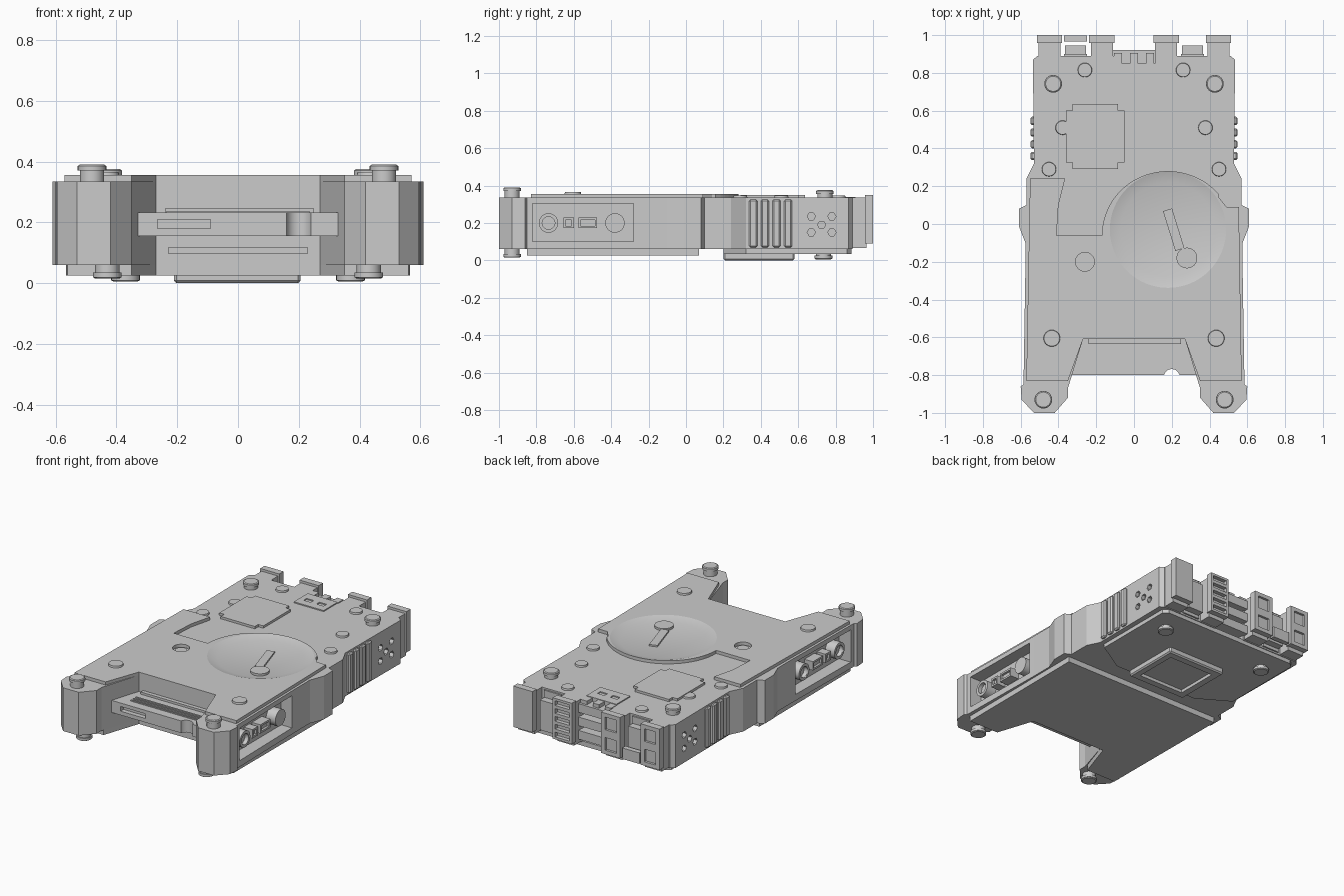
import bpy, bmesh, math
from mathutils import Matrix, Vector

if "Cube" in bpy.data.objects:
    bpy.data.objects.remove(bpy.data.objects["Cube"], do_unlink=True)

GREY = (0.6, 0.6, 0.6, 1)
mat = bpy.data.materials.new("light grey")
mat.use_nodes = True
mat.diffuse_color = GREY
mat.node_tree.nodes["Principled BSDF"].inputs["Base Color"].default_value = GREY


def finish(bm, name, smooth=False):
    bmesh.ops.recalc_face_normals(bm, faces=bm.faces)
    mesh = bpy.data.meshes.new(name)
    bm.to_mesh(mesh)
    bm.free()
    mesh.materials.append(mat)
    ob = bpy.data.objects.new(name, mesh)
    bpy.context.collection.objects.link(ob)
    if smooth:
        bpy.ops.object.select_all(action="DESELECT")
        ob.select_set(True)
        bpy.context.view_layer.objects.active = ob
        bpy.ops.object.shade_smooth_by_angle(angle=math.radians(35))
    return ob


def box(name, x, y, z, bevel=0.0):
    bm = bmesh.new()
    bmesh.ops.create_cube(bm, size=1)
    for v in bm.verts:
        v.co = [(r[0] + r[1]) / 2 + c * (r[1] - r[0]) for r, c in zip((x, y, z), v.co)]
    if bevel:
        bmesh.ops.bevel(bm, geom=bm.edges[:], offset=bevel, segments=1, affect="EDGES")
    return finish(bm, name)


def prism(name, pts, z0, z1):
    bm = bmesh.new()
    face = bm.faces.new([bm.verts.new((x, y, z0)) for x, y in pts])
    top = bmesh.ops.extrude_face_region(bm, geom=[face])["geom"]
    bmesh.ops.translate(bm, vec=(0, 0, z1 - z0), verts=[v for v in top if isinstance(v, bmesh.types.BMVert)])
    return finish(bm, name)


def disc(name, centre, r0, r1, height, axis="Z", sides=24):
    """Cylinder or cone from centre, rising along an axis."""
    bm = bmesh.new()
    bmesh.ops.create_cone(bm, cap_ends=True, segments=sides, radius1=r0, radius2=r1, depth=height,
                          matrix=Matrix.Translation((0, 0, height / 2)))
    turn = Matrix.Rotation(math.pi / 2, 4, "Y") if axis == "X" else Matrix()
    bm.transform(Matrix.Translation(centre) @ turn)
    return finish(bm, name, sides > 8)


def cut(ob, cutters):
    bpy.context.view_layer.objects.active = ob
    for c in cutters:
        c.hide_render = True
        mod = ob.modifiers.new("cut", "BOOLEAN")
        mod.operation, mod.solver, mod.object = "DIFFERENCE", "EXACT", c
        bpy.ops.object.modifier_apply(modifier=mod.name)
        bpy.data.objects.remove(c, do_unlink=True)


def mirrored(half):
    return half + [(-x, y) for x, y in reversed(half)]


# Main body with the front notch and corner posts
body = prism("body", mirrored([
    (0.27, -0.61), (0.35, -0.87), (0.35, -0.92), (0.42, -1), (0.53, -1), (0.595, -0.93),
    (0.6, -0.86), (0.585, -0.85), (0.575, -0.24), (0.575, -0.1), (0.61, -0.01), (0.61, 0.08),
    (0.57, 0.1), (0.57, 0.24), (0.53, 0.32), (0.535, 0.87), (0.51, 0.89)]), 0.06, 0.335)
cutters = [box("socket_cutter", (s * 0.65 - 0.15, s * 0.65 + 0.15), (-0.82, -0.28), (0.1, 0.305)) for s in (-1, 1)]
for s in (-1, 1):
    for y, z in ((0.67, 0.235), (0.78, 0.235), (0.725, 0.19), (0.67, 0.15), (0.78, 0.15)):
        cutters.append(disc("hole_cutter", (s * 0.55 - 0.04, y, z), 0.022, 0.022, 0.08, "X", 6))
cutters.append(box("rear_bay_cutter", (-0.1, 0.11), (0.85, 1), (0, 0.5)))
cut(body, cutters)

# Raised front deck, swept round the dish, with a dish and a screw hole
arc = [(0.18 + 0.35 * math.cos(a), -0.06 + 0.34 * math.sin(a))
       for a in [math.radians(40 + 140 * i / 24) for i in range(25)]]
deck = prism("front_deck", [
    (-0.27, -0.61), (0.27, -0.61), (0.35, -0.83), (0.57, -0.83), (0.555, 0.09), (0.49, 0.09),
    (0.45, 0.14)] + arc + [(-0.41, -0.06), (-0.4, 0.1), (-0.365, 0.24), (-0.55, 0.24), (-0.57, -0.83),
                          (-0.35, -0.83)], 0.33, 0.355)
cut(deck, [disc("dish_cutter", (0.18, -0.03, 0.338), 0.25, 0.325, 0.022, sides=64),
           disc("screw_cutter", (-0.26, -0.2, 0.32), 0.05, 0.05, 0.1)])
disc("screw", (-0.26, -0.2, 0.33), 0.035, 0.035, 0.012)
disc("dish_button", (0.28, -0.18, 0.337), 0.055, 0.055, 0.015)
latch = box("dish_latch", (-0.025, 0.025), (-0.11, 0.11), (0, 0.012))
latch.matrix_world = Matrix.Translation((0.21, -0.03, 0.336)) @ Matrix.Rotation(0.3, 4, "Z")

# Rear top: pad, hatch and flat screw heads
pad = bmesh.new()
bmesh.ops.create_cube(pad, size=1)
pad.transform(Matrix.Translation((-0.205, 0.463, 0.34)) @ Matrix.Diagonal((0.31, 0.345, 0.02, 1)))
bmesh.ops.bevel(pad, geom=[e for e in pad.edges if abs((e.verts[0].co - e.verts[1].co).z) > 0.01],
                offset=0.035, segments=4, affect="EDGES")
finish(pad, "rear_pad")
hatch = box("rear_hatch", (-0.105, 0.105), (0.71, 0.85), (0.33, 0.342))
cut(hatch, [box("hatch_cutter", (x - 0.025, x + 0.025), (0.76, 0.79), (0.335, 0.4)) for x in (-0.045, 0.045)])
for s in (-1, 1):
    for x, y in ((0.26, 0.815), (0.378, 0.51), (0.45, 0.29)):
        disc("flat_screw", (s * x, y, 0.33), 0.039, 0.036, 0.016)
    disc("deck_screw", (s * 0.435, -0.605, 0.35), 0.045, 0.042, 0.016)

# Knobs above and feet below: a neck with a wider chamfered cap
for s in (-1, 1):
    for name, x, y, z, h in (("front_knob", 0.48, -0.93, 0.33, 0.06), ("rear_knob", 0.428, 0.742, 0.33, 0.045),
                             ("front_foot", 0.43, -0.93, 0.065, -0.05), ("rear_foot", 0.37, 0.735, 0.06, -0.055)):
        up = math.copysign(1, h)
        tip = z + h
        disc(name + "_neck", (s * x, y, min(z, tip - up * 0.005)), 0.04, 0.04, abs(h) - 0.005)
        disc(name + "_rim", (s * x, y, tip - up * 0.012 - 0.008), 0.047, 0.047, 0.016)
        r = (0.047, 0.04) if up > 0 else (0.04, 0.047)
        disc(name + "_cap", (s * x, y, tip - 0.005 if up > 0 else tip), r[0], r[1], 0.005)

# Underside: front skid, rear slab and framed hatch
prism("front_skid", mirrored([(0.27, -0.61), (0.35, -0.85), (0.56, -0.85), (0.565, 0.07), (0.2, 0.07)]), 0.025, 0.065)
prism("rear_slab", mirrored([(0.3, 0.2), (0.5, 0.32), (0.5, 0.86), (0.47, 0.885), (0.3, 0.885)]), 0.035, 0.065)
frame = box("bottom_hatch", (-0.21, 0.205), (0.2, 0.58), (0.0, 0.05), 0.008)
cut(frame, [box("frame_cutter", (-0.16, 0.16), (0.25, 0.53), (-0.1, 0.02))])

# Front tray in the notch
tray = prism("front_tray", [(-0.27, -0.6), (0.27, -0.6), (0.335, -0.8), (-0.335, -0.8)], 0.155, 0.232)
cut(tray, [disc("thumb_cutter", (0.2, -0.81, 0.1), 0.042, 0.042, 0.2),
           box("slot_cutter", (-0.265, -0.09), (-0.9, -0.77), (0.18, 0.21))])
box("tray_step", (-0.24, 0.25), (-0.635, -0.6), (0.2, 0.246))
for y in (-0.69, -0.715, -0.74):
    box("tray_rail", (-0.235, 0.235), (y - 0.005, y + 0.005), (0.228, 0.238))
box("tray_lower_rail", (-0.23, 0.23), (-0.64, -0.6), (0.097, 0.118))

# Side sockets and grip ribs
for s in (-1, 1):
    for y in (-0.735, -0.38):
        x = s * 0.53
        ring = disc("socket_ring", (x - 0.035, y, 0.2), 0.052, 0.052, 0.07, "X")
        cut(ring, [disc("ring_cutter", (x + s * 0.03 - 0.02, y, 0.2), 0.034, 0.034, 0.04, "X")])
    for y0, y1 in ((-0.655, -0.6), (-0.575, -0.475)):
        port = box("port", (s * 0.53 - 0.03, s * 0.53 + 0.03), (y0, y1), (0.172, 0.228))
        cut(port, [box("port_cutter", (s * 0.57 - 0.025, s * 0.57 + 0.025), (y0 + 0.012, y1 - 0.012), (0.184, 0.216))])
    for i in range(4):
        y = 0.36 + 0.062 * i
        box("grip_rib", (s * 0.535 - 0.013, s * 0.535 + 0.013), (y - 0.022, y + 0.022), (0.07, 0.325), 0.008)

# Rear arms with end plates
for x, style in ((0.447, "plain"), (0.17, "ladder"), (-0.17, "window"), (-0.447, "window")):
    box("rear_arm", (x - 0.058, x + 0.058), (0.87, 0.965), (0.065, 0.335))
    plate = box("rear_plate", (x - 0.067, x + 0.067), (0.957, 1), (0.09, 0.35))
    if style == "window":
        cut(plate, [box("window_cutter", (x - 0.04, x + 0.04), (0.985, 1.1), (z - 0.04, z + 0.04)) for z in (0.155, 0.285)])
    if style == "ladder":
        cut(plate, [box("rung_cutter", (x - 0.05, x + 0.05), (0.975, 1.1), (z, z + 0.03))
                    for z in [0.105 + 0.05 * i for i in range(5)]])

# Blocks and connector between the arms
for s in (-1, 1):
    box("rear_block", (s * 0.31 - 0.06, s * 0.31 + 0.06), (0.87, 0.9), (0.07, 0.325))
    box("rear_shelf", (s * 0.31 - 0.055, s * 0.31 + 0.055), (0.89, 0.945), (0.09, 0.28))
box("rear_cover", (-0.37, -0.25), (0.965, 0.997), (0.09, 0.16))
for z in (0.09, 0.175, 0.26):
    box("connector_tier", (-0.11, 0.115), (0.84, 0.92), (z, z + 0.055))
for x in (-0.085, 0.0, 0.085):
    box("connector_tooth", (x - 0.022, x + 0.022), (0.845, 0.905), (0.3, 0.338))
